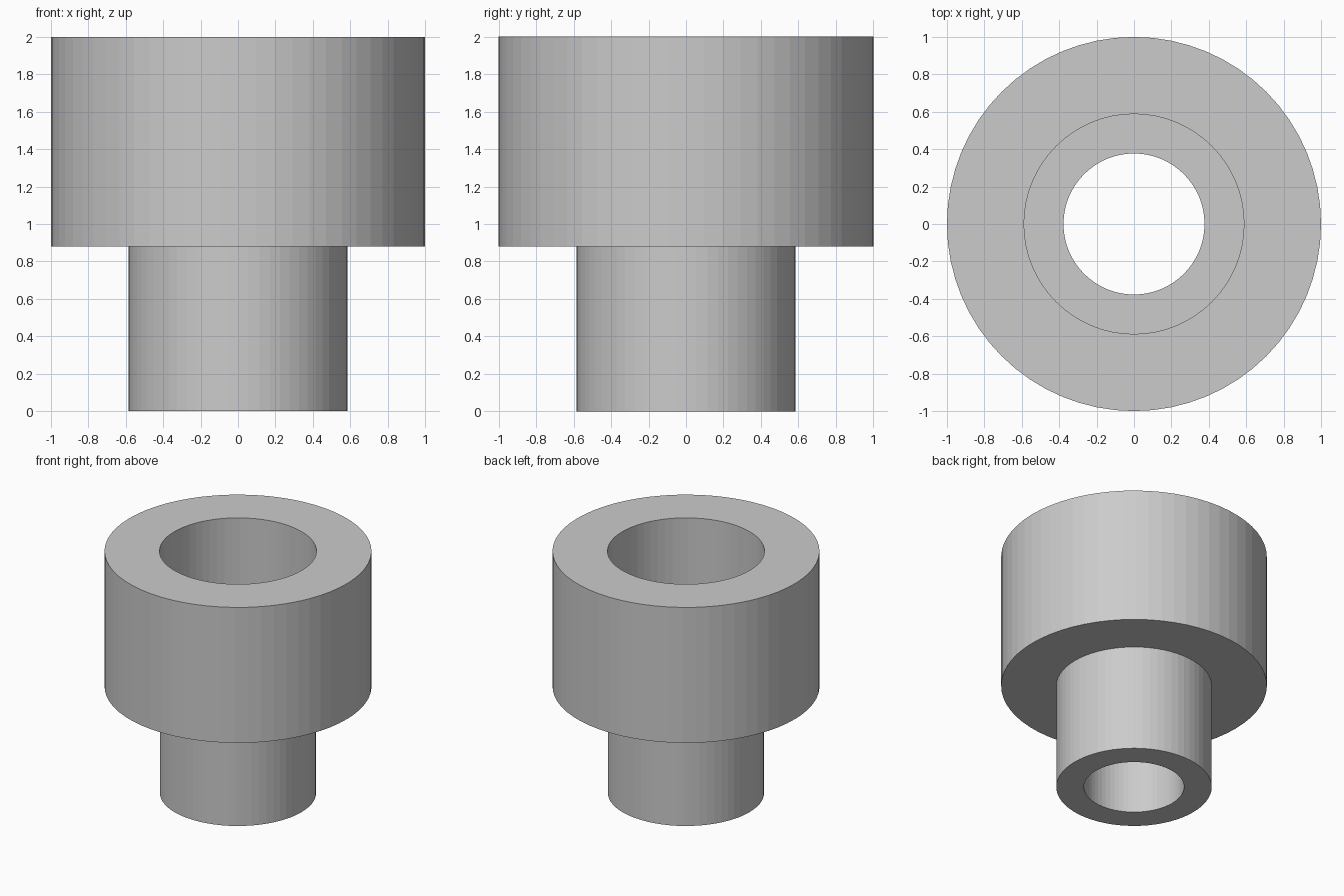
import bpy
import bmesh
from math import tau
from mathutils import Matrix, Vector

SEGMENTS = 64
TOP = 2.0
SHOULDER = 0.88          # underside of the wide collar
LEDGE = TOP - SHOULDER   # floor of the socket, as deep as the spigot is long
COLLAR_R, SPIGOT_R, SOCKET_R, BORE_R = 1.0, 0.585, 0.588, 0.377

cube = bpy.data.objects.get("Cube")
if cube:
    bpy.data.objects.remove(cube, do_unlink=True)

# Plain grey material
grey = bpy.data.materials.new("plain grey")
grey.use_nodes = True
colour = (0.6, 0.6, 0.6, 1.0)
grey.diffuse_color = colour
grey.node_tree.nodes["Principled BSDF"].inputs["Base Color"].default_value = colour


def lathe(name, profile, material):
    """Revolve a closed (radius, height) profile around the z axis."""
    bm = bmesh.new()
    rings = []
    for i in range(SEGMENTS):
        turn = Matrix.Rotation(tau * i / SEGMENTS, 3, "Z")
        rings.append([bm.verts.new(turn @ Vector((r, 0, z))) for r, z in profile])
    for i, ring in enumerate(rings):
        following = rings[(i + 1) % SEGMENTS]
        for j in range(len(profile)):
            k = (j + 1) % len(profile)
            bm.faces.new((ring[j], following[j], following[k], ring[k]))
    bmesh.ops.recalc_face_normals(bm, faces=bm.faces)
    mesh = bpy.data.meshes.new(name)
    bm.to_mesh(mesh)
    bm.free()
    mesh.materials.append(material)
    obj = bpy.data.objects.new(name, mesh)
    bpy.context.collection.objects.link(obj)
    return obj


# Stepped bushing: collar above a spigot, with a socket leading to a narrow bore
lathe("stepped_bushing", [
    (BORE_R, 0), (SPIGOT_R, 0),
    (SPIGOT_R, SHOULDER), (COLLAR_R, SHOULDER),
    (COLLAR_R, TOP), (SOCKET_R, TOP),
    (SOCKET_R, LEDGE), (BORE_R, LEDGE),
], grey)
